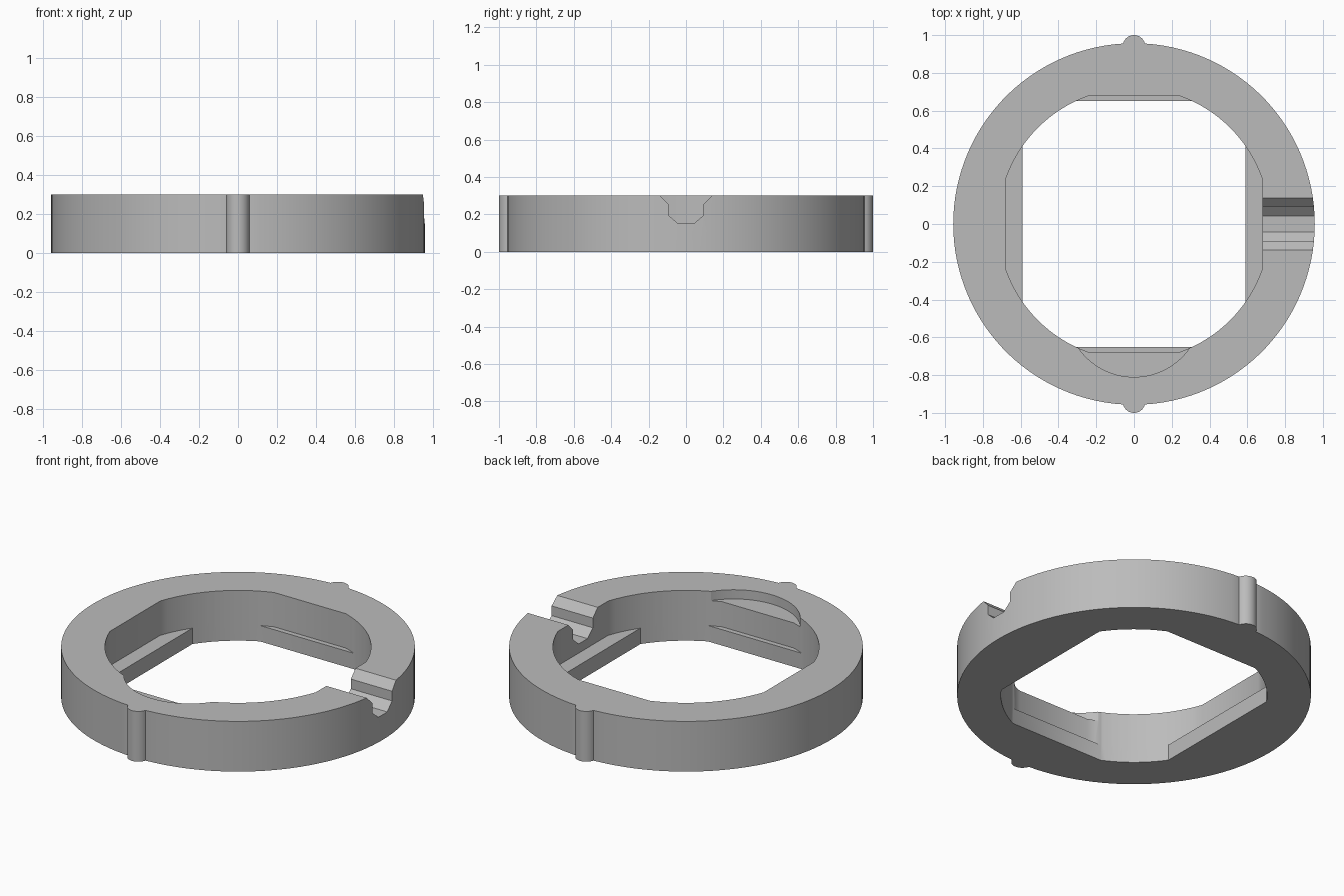
import bpy
import bmesh
from math import acos, asin, cos, sin, pi
from mathutils import Matrix

if "Cube" in bpy.data.objects:
    bpy.data.objects.remove(bpy.data.objects["Cube"], do_unlink=True)

HEIGHT = 0.30
OUTER_R = 0.957
HOLE_R = 0.72
LEDGE_TOP = 0.095

grey = bpy.data.materials.new("light_grey")
grey.use_nodes = True
colour = (0.5, 0.5, 0.5, 1)
grey.diffuse_color = colour
grey.node_tree.nodes["Principled BSDF"].inputs["Base Color"].default_value = colour


def arc(cx, cy, r, start, end, steps):
    return [(cx + r * cos(start + (end - start) * i / steps),
             cy + r * sin(start + (end - start) * i / steps)) for i in range(steps + 1)]


def prism(name, outline, bottom, top, turn=None):
    """Extrude a closed outline from bottom to top, optionally turned."""
    bm = bmesh.new()
    face = bm.faces.new([bm.verts.new((x, y, bottom)) for x, y in outline])
    result = bmesh.ops.extrude_face_region(bm, geom=[face])
    moved = [v for v in result["geom"] if isinstance(v, bmesh.types.BMVert)]
    bmesh.ops.translate(bm, verts=moved, vec=(0, 0, top - bottom))
    if turn:
        bm.transform(turn)
    bmesh.ops.recalc_face_normals(bm, faces=bm.faces)
    mesh = bpy.data.meshes.new(name)
    bm.to_mesh(mesh)
    bm.free()
    mesh.materials.append(grey)
    obj = bpy.data.objects.new(name, mesh)
    bpy.context.collection.objects.link(obj)
    return obj


def flatted_circle(half_x, half_y):
    """Circle of the bore radius with four flats."""
    start, end = acos(half_x / HOLE_R), asin(half_y / HOLE_R)
    points = []
    for q in range(4):
        a, b = (start, end) if q % 2 == 0 else (pi / 2 - end, pi / 2 - start)
        points += arc(0, 0, HOLE_R, a + q * pi / 2, b + q * pi / 2, 14)
    return points


def cut(body, cutter):
    cutter.hide_render = True
    mod = body.modifiers.new(cutter.name, 'BOOLEAN')
    mod.operation = 'DIFFERENCE'
    mod.solver = 'EXACT'
    mod.object = cutter
    bpy.context.view_layer.objects.active = body
    bpy.ops.object.modifier_apply(modifier=mod.name)
    bpy.data.objects.remove(cutter, do_unlink=True)


# Outer rim with a rounded key at front and back
gap = asin(0.06 / OUTER_R)
half = arc(0, 0, OUTER_R, -pi / 2 + gap, pi / 2 - gap, 60)
half += arc(0, 0.94, 0.06, 0.25, pi - 0.25, 14)
ring = prism("ring_body", half + [(-x, -y) for x, y in half], 0, HEIGHT)

# Bore: narrower at the bottom, leaving four ledges
cut(ring, prism("lower_bore", flatted_circle(0.59, 0.65), -0.1, HEIGHT + 0.1))
cut(ring, prism("upper_bore", flatted_circle(0.68, 0.68), LEDGE_TOP, HEIGHT + 0.1))

# Shallow curved recess in the top at the front
cut(ring, prism("recess", arc(0, -0.45, 0.36, 0, 2 * pi * 71 / 72, 71), 0.245, HEIGHT + 0.1))

# Stepped notch through the left wall, profile drawn in y and z
side = [(0.042, 0.15), (0.093, 0.195), (0.093, 0.253), (0.138, HEIGHT), (0.138, HEIGHT + 0.1)]
profile = side + [(-y, z) for y, z in reversed(side)]
axes = Matrix(((0, 0, 1, 0), (1, 0, 0, 0), (0, 1, 0, 0), (0, 0, 0, 1)))
cut(ring, prism("notch", profile, 0.62, 1.1, axes))

bpy.ops.object.select_all(action='DESELECT')
ring.select_set(True)
bpy.context.view_layer.objects.active = ring
bpy.ops.object.shade_smooth_by_angle(angle=pi / 6)
